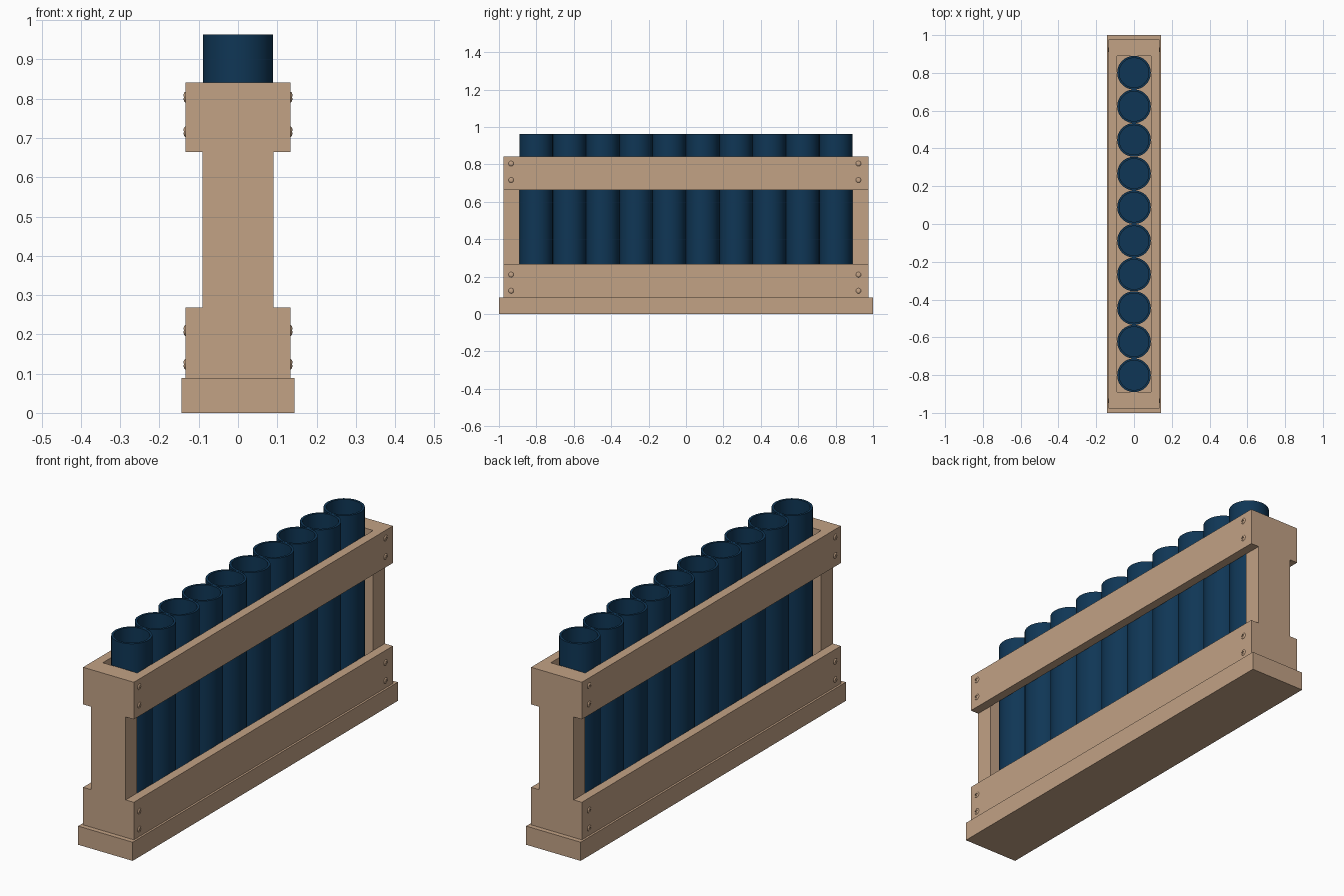
import bpy, math
from mathutils import Matrix

if "Cube" in bpy.data.objects:
    bpy.data.objects.remove(bpy.data.objects["Cube"])


def material(name, rgb):
    m = bpy.data.materials.new(name)
    m.diffuse_color = (*rgb, 1)
    m.use_nodes = True
    m.node_tree.nodes["Principled BSDF"].inputs["Base Color"].default_value = m.diffuse_color
    return m


WOOD = material("light_wood", (0.54, 0.36, 0.235))
BLUE = material("dark_blue", (0.0048, 0.037, 0.092))


def box(name, x0, x1, y0, y1, z0, z1, mat=WOOD):
    bpy.ops.mesh.primitive_cube_add(
        size=1, location=((x0 + x1) / 2, (y0 + y1) / 2, (z0 + z1) / 2))
    o = bpy.context.object
    o.name = name
    o.scale = (x1 - x0, y1 - y0, z1 - z0)
    bpy.ops.object.transform_apply(location=False, rotation=False, scale=True)
    o.data.materials.append(mat)
    return o


def lathe(name, profile, segments, mat):
    """Revolve (radius, z) points around z; a zero radius closes the end."""
    verts, faces, rings = [], [], []
    for r, z in profile:
        n = 1 if r == 0 else segments
        rings.append(range(len(verts), len(verts) + n))
        for i in range(n):
            a = 2 * math.pi * i / segments
            verts.append((r * math.cos(a), r * math.sin(a), z))
    for a, b in zip(rings, rings[1:]):
        for i in range(segments):
            j = (i + 1) % segments
            quad = [a[i % len(a)], a[j % len(a)], b[j % len(b)], b[i % len(b)]]
            faces.append(list(dict.fromkeys(quad)))
    me = bpy.data.meshes.new(name)
    me.from_pydata(verts, [], faces)
    me.materials.append(mat)
    o = bpy.data.objects.new(name, me)
    bpy.context.collection.objects.link(o)
    bpy.context.view_layer.objects.active = o
    bpy.ops.object.select_all(action='DESELECT')
    o.select_set(True)
    bpy.ops.object.shade_smooth_by_angle(angle=math.radians(35))
    return o


# base board, end posts and side rails
box("base_board", -0.144, 0.144, -1, 1, 0, 0.089)
for s, end in ((-1, "front"), (1, "back")):
    y0, y1 = sorted((s * 0.89, s * 0.977))
    box(end + "_post", -0.091, 0.091, y0, y1, 0.089, 0.841)
for s, side in ((-1, "left"), (1, "right")):
    x0, x1 = sorted((s * 0.091, s * 0.134))
    box(side + "_lower_rail", x0, x1, -0.977, 0.977, 0.089, 0.268)
    box(side + "_upper_rail", x0, x1, -0.977, 0.977, 0.664, 0.841)

# row of ten hollow tubes, closed at the bottom
R, BOTTOM, TOP = 0.089, 0.089, 0.963
tube = lathe("tube_1", [(0, BOTTOM), (R, BOTTOM), (R, TOP), (0.078, TOP),
                        (0.078, BOTTOM + 0.02), (0, BOTTOM + 0.02)], 48, BLUE)
for i in range(10):
    o = tube if i == 0 else tube.copy()
    if i:
        o.name = f"tube_{i + 1}"
        bpy.context.collection.objects.link(o)
    o.location.y = (i - 4.5) * 2 * R

# domed screw head with a cross slot, cut once and shared
screw = lathe("screw_head", [(0, -0.004), (0.014, -0.004), (0.014, 0), (0.0115, 0.0028),
                             (0.007, 0.0045), (0, 0.005)], 20, WOOD)
for k, (a, b) in enumerate(((0.008, 0.0018), (0.0018, 0.008))):
    cutter = box(f"slot_cutter_{k}", -a, a, -b, b, 0.0012, 0.02)
    cutter.hide_render = True
    mod = screw.modifiers.new("slot", 'BOOLEAN')
    mod.operation, mod.object, mod.solver = 'DIFFERENCE', cutter, 'EXACT'
    bpy.context.view_layer.objects.active = screw
    bpy.ops.object.modifier_apply(modifier=mod.name)
    bpy.data.objects.remove(cutter)

# four screws at each end of both sides
for s in (-1, 1):
    for y in (-0.935, 0.922):
        for z in (0.124, 0.21, 0.716, 0.804):
            o = bpy.data.objects.new("rail_screw", screw.data)
            bpy.context.collection.objects.link(o)
            o.matrix_world = (Matrix.Translation((s * 0.134, y, z))
                              @ Matrix.Rotation(s * math.pi / 2, 4, 'Y'))
bpy.data.objects.remove(screw)
